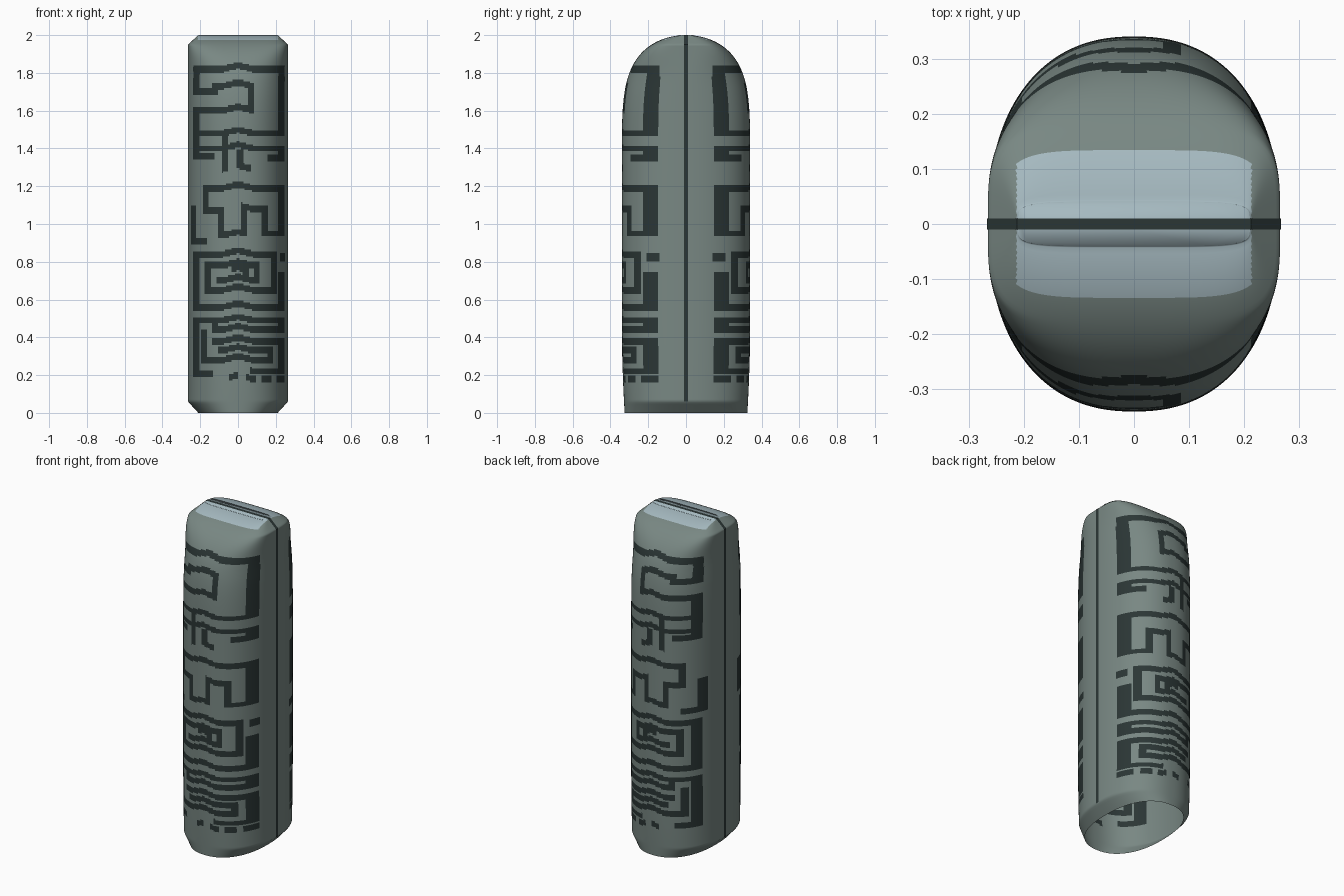
import bpy
import bmesh
import math

cube = bpy.data.objects.get("Cube")
if cube:
    bpy.data.objects.remove(cube, do_unlink=True)


def material(name, color):
    mat = bpy.data.materials.new(name)
    mat.use_nodes = True
    mat.diffuse_color = (*color, 1)
    bsdf = mat.node_tree.nodes["Principled BSDF"]
    bsdf.inputs["Base Color"].default_value = (*color, 1)
    bsdf.inputs["Roughness"].default_value = 0.8
    return mat


stone = material("grey green stone", (0.19, 0.245, 0.228))
carving = material("dark carving", (0.024, 0.037, 0.036))
cap = material("pale blue cap", (0.38, 0.49, 0.53))

HALF_X, HALF_Y, HEIGHT = 0.265, 0.34, 2.0
COLUMNS = 320
STROKE = 0.017

# Carved strokes: right-angled paths of (x, z) in hundredths, one list per motif
top_motif = [
    [(23, 148), (23, 182), (-22, 182), (-22, 170), (-12, 170), (-12, 173),
     (7, 173), (7, 160), (-22, 160), (-22, 138)],
    [(-22, 148), (23, 148)],
    [(-22, 140), (23, 140), (23, 135), (17, 135)],
    [(-7, 148), (-7, 129)],
    [(1, 136), (1, 129), (5, 129)],
    [(-22, 136), (-14, 136)],
]
hook_motif = [
    [(23, 119), (23, 95), (14, 95), (14, 108), (3, 108), (3, 94), (-9, 94),
     (-9, 107), (-17, 107), (-17, 119), (23, 119)],
    [(-24, 108), (-24, 91), (-18, 91)],
]
spiral_motif = [
    [(23, 73), (23, 56), (-22, 56), (-22, 84), (19, 84), (19, 65),
     (-16, 65), (-16, 78), (10, 78), (10, 70), (-10, 70)],
    [(-2, 75), (4, 75), (4, 71)],
    [(24, 83), (24, 82)],
]
base_motif = [
    [(-22, 49), (23, 49), (23, 44), (-12, 44), (-12, 49)],
    [(-22, 49), (-22, 21), (-15, 21)],
    [(-18, 42), (-18, 28), (17, 28), (17, 33), (-9, 33)],
    [(-12, 38), (23, 38), (23, 22), (8, 22)],
    [(-3, 18), (-2, 18)], [(6, 18), (8, 18)],
    [(14, 18), (16, 18)], [(22, 18), (23, 18)],
]


def stroke_boxes(motif):
    """Turn each path segment into a rectangle."""
    for path in motif:
        for (x1, z1), (x2, z2) in zip(path, path[1:]):
            yield (min(x1, x2) / 100 - STROKE, max(x1, x2) / 100 + STROKE,
                   min(z1, z2) / 100 - STROKE, max(z1, z2) / 100 + STROKE)


boxes = [box for motif in (top_motif, hook_motif, spiral_motif, base_motif)
         for box in stroke_boxes(motif)]


def is_carved(x, z):
    # Bars lift to a small peak along the centre line
    z -= 0.02 * max(0, 1 - abs(x) / 0.08)
    return abs(x) < 0.249 and any(
        left < x < right and low < z < high for left, right, low, high in boxes)


def half_width(z):
    edge = min(1, z / 0.06, (HEIGHT - z) / 0.05)
    return HALF_X - 0.055 * (1 - edge)


def half_depth(z):
    dome = max(0, (z - 1.2) / 0.8)
    taper = 1 - 0.045 * max(0, 1 - z / 0.5) ** 2
    return max(0.04, HALF_Y * taper * math.sqrt(max(0, 1 - dome ** 5.2)))


def signed_power(value, power):
    return math.copysign(abs(value) ** power, value)


def section(z):
    """Rounded cross-section, squarer towards the top."""
    power = 2 / (2.3 + 3 * max(0, (z - 1.7) / 0.3) ** 3)
    for i in range(COLUMNS):
        angle = math.tau * i / COLUMNS
        yield (half_width(z) * signed_power(math.cos(angle), power),
               half_depth(z) * signed_power(math.sin(angle), power), z)


def add_object(name, bm, materials):
    mesh = bpy.data.meshes.new(name)
    bm.to_mesh(mesh)
    bm.free()
    for mat in materials:
        mesh.materials.append(mat)
    obj = bpy.data.objects.new(name, mesh)
    bpy.context.collection.objects.link(obj)
    return obj


# Pillar: open-bottomed loft, rows crowd together towards the crown
levels = [1.8 * i / 200 for i in range(200)]
levels += [1.8 + 0.2 * math.sin(math.pi / 2 * i / 40) for i in range(41)]
bm = bmesh.new()
rings = [[bm.verts.new(point) for point in section(z)] for z in levels]
for lower, upper in zip(rings, rings[1:]):
    for i in range(COLUMNS):
        j = (i + 1) % COLUMNS
        bm.faces.new((lower[i], lower[j], upper[j], upper[i]))
bm.faces.new(rings[-1])
for face in bm.faces:
    face.smooth = True
    center = face.calc_center_median()
    if center.z > 1.973 and abs(center.x) < 0.213:
        face.material_index = 2
    elif is_carved(center.x, center.z):
        face.material_index = 1
add_object("carved_pillar", bm, [stone, carving, cap])

# Seam: thin dark strip up both sides and across the crown
bm = bmesh.new()
right_side = [(HALF_X + 0.0015, 0.06), (HALF_X + 0.0015, 1.95), (0.212, HEIGHT + 0.001)]
outline = right_side + [(-x, z) for x, z in reversed(right_side)]
pairs = [[bm.verts.new((x, y, z)) for y in (-0.01, 0.01)] for x, z in outline]
for (a, b), (c, d) in zip(pairs, pairs[1:]):
    bm.faces.new((a, b, d, c))
add_object("side_seam", bm, [carving])
